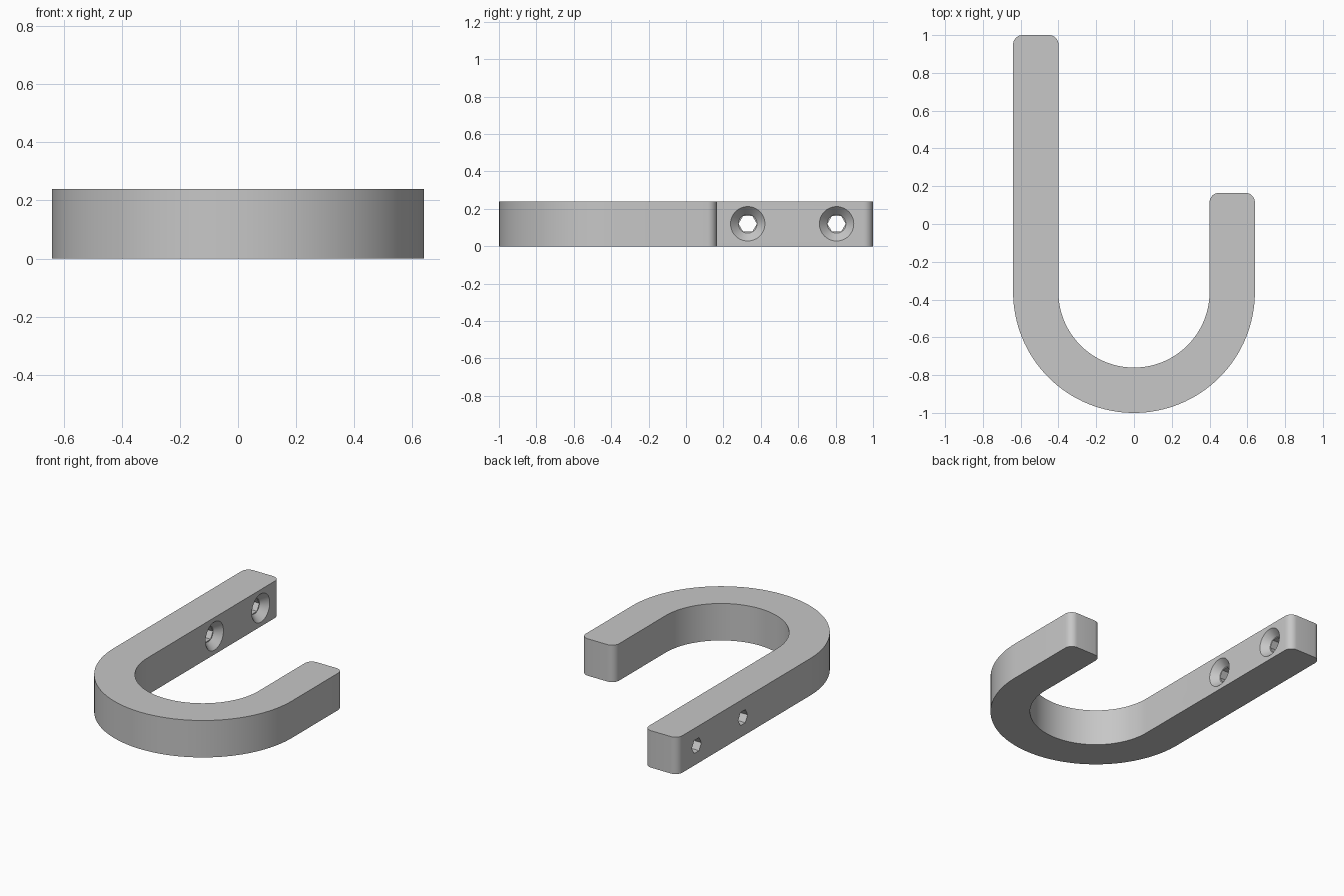
import bpy, bmesh
from math import sin, cos, pi
from mathutils import Matrix

cube = bpy.data.objects.get("Cube")
if cube:
    bpy.data.objects.remove(cube, do_unlink=True)

OUTER, INNER, HEIGHT = 0.64, 0.40, 0.24
BEND_Y, LONG_END, SHORT_END = -0.36, 1.0, 0.165
CORNER = 0.05
HOLES = (0.33, 0.805)

grey = bpy.data.materials.new("plain grey")
grey.use_nodes = True
colour = (0.57, 0.57, 0.57, 1)
grey.diffuse_color = colour
grey.node_tree.nodes["Principled BSDF"].inputs["Base Color"].default_value = colour


def arc(cx, cy, r, start, end, steps):
    angles = [start + (end - start) * i / steps for i in range(steps + 1)]
    return [(cx + r * cos(a), cy + r * sin(a)) for a in angles]


def arm_end(x_right, x_left, y):
    """Rounded tip of an arm, from its right edge over to its left edge."""
    return (arc(x_right - CORNER, y - CORNER, CORNER, 0, pi / 2, 8)
            + arc(x_left + CORNER, y - CORNER, CORNER, pi / 2, pi, 8))


def make_object(name, bm):
    mesh = bpy.data.meshes.new(name)
    bm.to_mesh(mesh)
    bm.free()
    mesh.materials.append(grey)
    obj = bpy.data.objects.new(name, mesh)
    bpy.context.collection.objects.link(obj)
    return obj


def cutter(name, y, x0, x1, r0, r1, sides):
    """Tapered prism lying along x, used to cut a hole."""
    bm = bmesh.new()
    place = Matrix.Translation(((x0 + x1) / 2, y, HEIGHT / 2)) @ Matrix.Rotation(pi / 2, 4, 'Y')
    bmesh.ops.create_cone(bm, cap_ends=True, segments=sides, radius1=r0,
                          radius2=r1, depth=x1 - x0, matrix=place)
    obj = make_object(name, bm)
    obj.hide_render = True
    return obj


# Hook body: J-shaped outline pulled upwards
outline = (arc(0, BEND_Y, OUTER, -pi, 0, 64)
           + arm_end(OUTER, INNER, SHORT_END)
           + arc(0, BEND_Y, INNER, 0, -pi, 64)
           + arm_end(-INNER, -OUTER, LONG_END))
bm = bmesh.new()
base = bm.faces.new([bm.verts.new((x, y, 0)) for x, y in outline])
top = bmesh.ops.extrude_face_region(bm, geom=[base])["geom"]
bmesh.ops.translate(bm, vec=(0, 0, HEIGHT),
                    verts=[v for v in top if isinstance(v, bmesh.types.BMVert)])
bmesh.ops.recalc_face_normals(bm, faces=bm.faces)
hook = make_object("hook_body", bm)

# Screw holes: hexagonal bore with a round countersink on the inner face
bpy.ops.object.select_all(action='DESELECT')
bpy.context.view_layer.objects.active = hook
hook.select_set(True)
for y in HOLES:
    sink = cutter("countersink_cutter", y, -INNER - 0.045, -INNER + 0.045, 0.05, 0.134, 48)
    bore = cutter("bore_cutter", y, -OUTER - 0.1, -INNER + 0.1, 0.049, 0.049, 6)
    for tool in (sink, bore):
        mod = hook.modifiers.new("hole", 'BOOLEAN')
        mod.operation = 'DIFFERENCE'
        mod.solver = 'EXACT'
        mod.object = tool
        bpy.ops.object.modifier_apply(modifier=mod.name)
        bpy.data.objects.remove(tool, do_unlink=True)

bpy.ops.object.shade_smooth_by_angle(angle=pi / 6)
